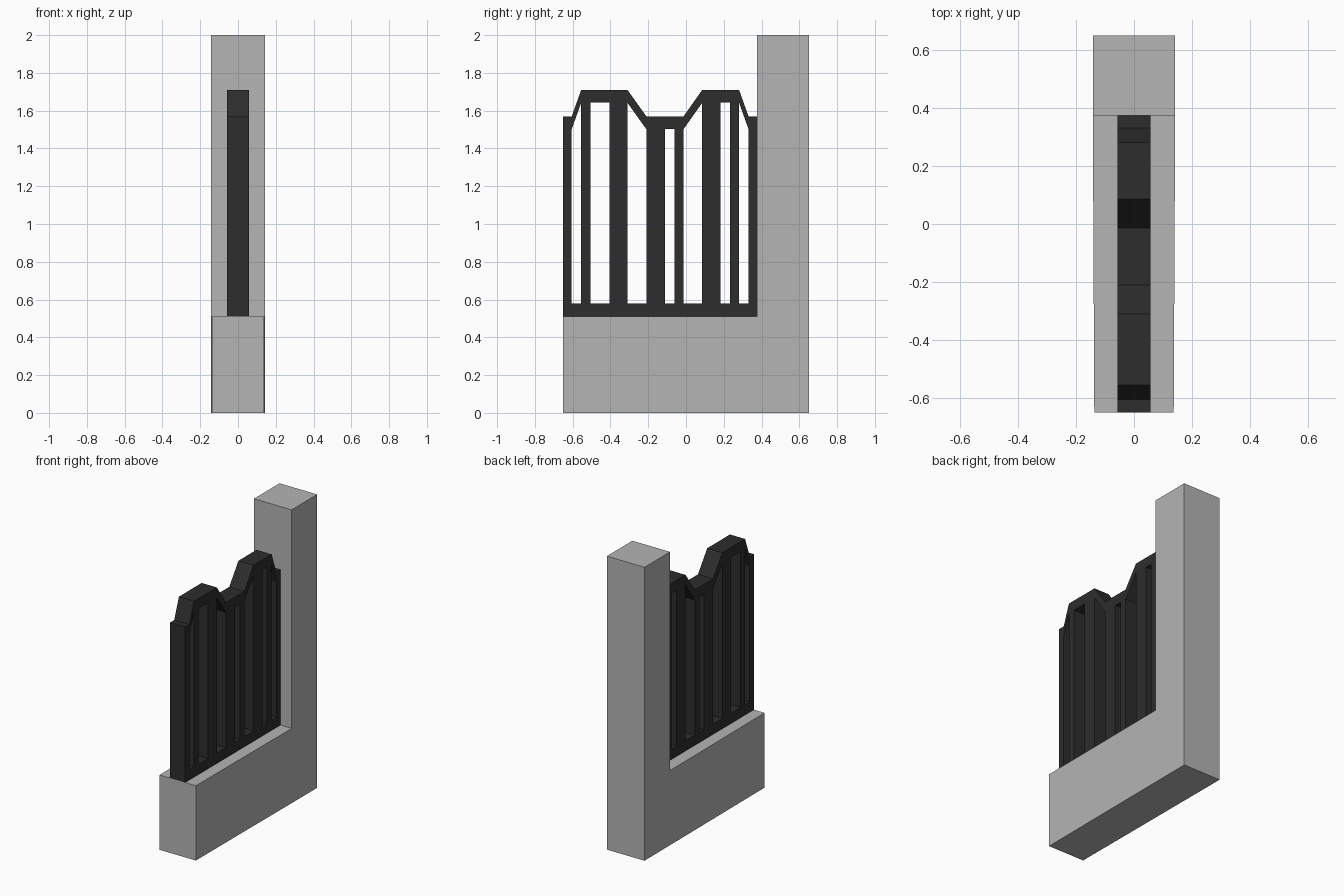
import bpy, bmesh

if "Cube" in bpy.data.objects:
    bpy.data.objects.remove(bpy.data.objects["Cube"])


def material(name, value):
    m = bpy.data.materials.new(name)
    m.diffuse_color = (value, value, value, 1)
    m.use_nodes = True
    m.node_tree.nodes["Principled BSDF"].inputs["Base Color"].default_value = m.diffuse_color
    return m


def finish(bm, name, mat):
    bmesh.ops.recalc_face_normals(bm, faces=bm.faces)
    mesh = bpy.data.meshes.new(name)
    bm.to_mesh(mesh)
    bm.free()
    obj = bpy.data.objects.new(name, mesh)
    mesh.materials.append(mat)
    bpy.context.collection.objects.link(obj)


def extrude_x(bm, depth):
    geo = bmesh.ops.extrude_face_region(bm, geom=bm.faces[:])["geom"]
    moved = [g for g in geo if isinstance(g, bmesh.types.BMVert)]
    bmesh.ops.translate(bm, verts=moved, vec=(depth, 0, 0))


stone = material("light grey stone", 0.46)
iron = material("dark iron", 0.026)

# L-shaped stone base and pillar, narrowing very slightly towards the front
W = 0.142
bm = bmesh.new()
outline = [(-0.65, 0), (0.65, 0), (0.65, 2), (0.375, 2), (0.375, 0.51), (-0.65, 0.51)]
bm.faces.new([bm.verts.new((-W, y, z)) for y, z in outline])
extrude_x(bm, 2 * W)
for v in bm.verts:
    if v.co.y < -0.6:
        v.co.x *= 0.137 / W
finish(bm, "wall_and_pillar", stone)

# Iron fence: columns alternate bar, gap, bar; the top rail steps up and down
T = 0.057
HIGH, LOW = 1.71, 1.57
stations = [(-0.65, LOW), (-0.605, LOW), (-0.555, HIGH), (-0.505, HIGH),
            (-0.405, HIGH), (-0.31, HIGH), (-0.21, LOW), (-0.112, LOW),
            (-0.062, LOW), (-0.013, LOW), (0.086, HIGH), (0.183, HIGH),
            (0.232, HIGH), (0.281, HIGH), (0.331, LOW), (0.375, LOW)]
bm = bmesh.new()
cols = [[bm.verts.new((-T, y, z)) for z in (0.51, 0.58, top - 0.068, top)]
        for y, top in stations]
for i, (a, b) in enumerate(zip(cols, cols[1:])):
    for k in range(3):
        if k == 1 and i % 2:      # opening between bars
            continue
        bm.faces.new((a[k], b[k], b[k + 1], a[k + 1]))
extrude_x(bm, 2 * T)
finish(bm, "iron_fence", iron)
